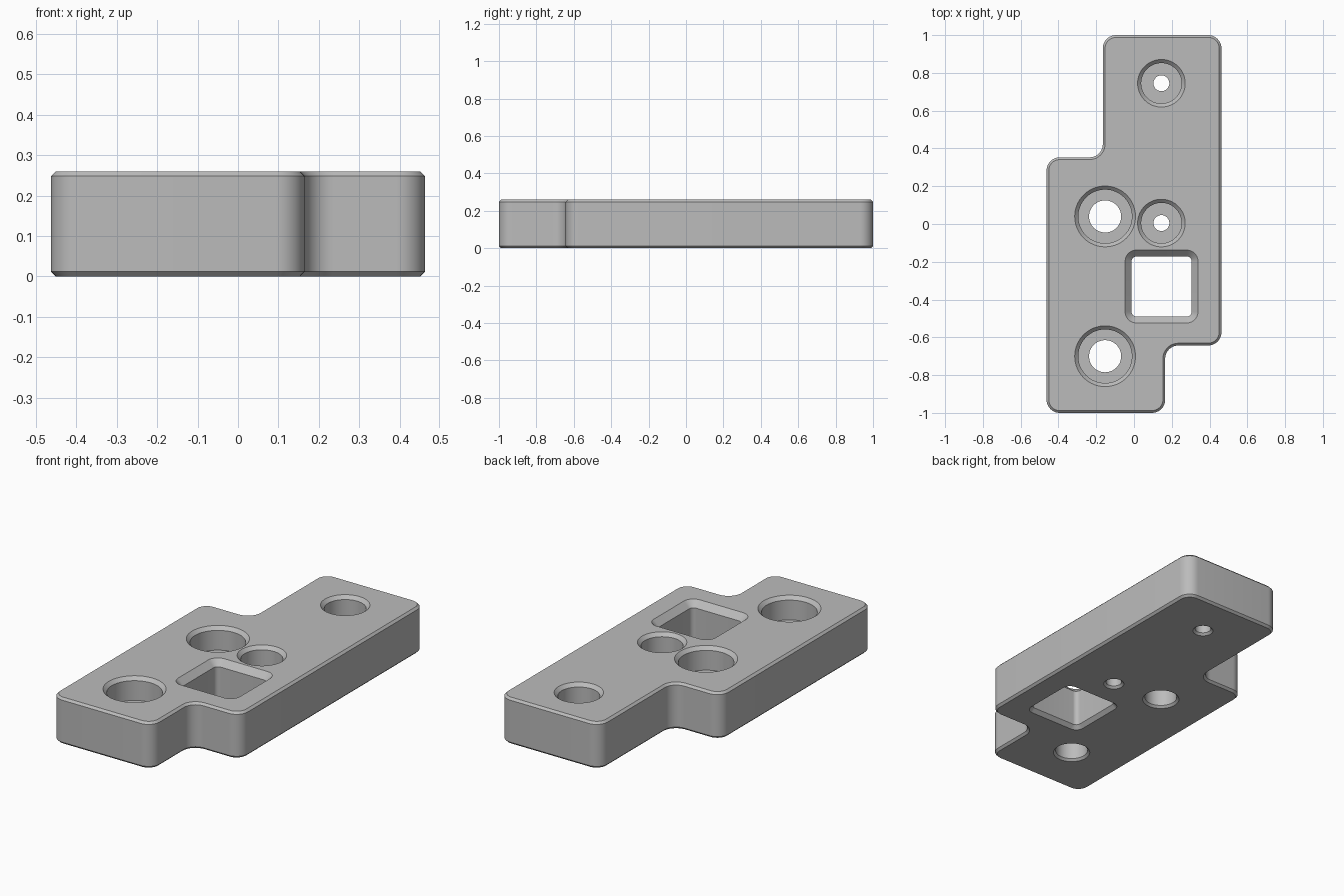
import bpy, bmesh, math
from mathutils import Vector

cube = bpy.data.objects.get("Cube")
if cube:
    bpy.data.objects.remove(cube, do_unlink=True)

H = 0.26        # plate thickness
EDGE = 0.012    # chamfer on the outer edges
FLOOR = 0.13    # height of the counterbore floors


def rounded(corners, radius, inset=0.0, steps=10):
    """Counter-clockwise right-angled outline with rounded corners, moved inwards by inset."""
    pts = [Vector(c) for c in corners]
    loop = []
    for i, p in enumerate(pts):
        d_in = (p - pts[i - 1]).normalized()
        d_out = (pts[(i + 1) % len(pts)] - p).normalized()
        turn = d_in.x * d_out.y - d_in.y * d_out.x
        centre = p + (d_out - d_in) * radius
        r = radius - inset * turn
        for k in range(steps + 1):
            a = math.pi / 2 * k / steps
            loop.append(centre + r * (d_in * math.sin(a) - d_out * math.cos(a)))
    return loop


def circle(x, y, r, n=64):
    return [Vector((x + r * math.cos(2 * math.pi * k / n),
                    y + r * math.sin(2 * math.pi * k / n))) for k in range(n)]


bm = bmesh.new()
top_edges, bottom_edges = [], []


def wall(levels):
    """Join outlines from top to bottom, keeping the end rims for the flat faces."""
    rings = [[bm.verts.new((p.x, p.y, z)) for p in loop] for loop, z in levels]
    for upper, lower in zip(rings, rings[1:]):
        for i in range(len(upper)):
            bm.faces.new((upper[i - 1], upper[i], lower[i], lower[i - 1]))
    for ring, store in ((rings[0], top_edges), (rings[-1], bottom_edges)):
        store.extend(bm.edges.get((ring[i - 1], ring[i])) for i in range(len(ring)))


# Stepped outer wall with chamfered rims
outline = [(-0.463, -1), (0.165, -1), (0.165, -0.643), (0.463, -0.643),
           (0.463, 1), (-0.165, 1), (-0.165, 0.353), (-0.463, 0.353)]
full, inner = rounded(outline, 0.07), rounded(outline, 0.07, EDGE)
wall([(inner, H), (full, H - EDGE), (full, EDGE), (inner, 0)])

# Counterbored round holes: x, y, bore radius, through radius
for x, y, bore, through in ((-0.153, 0.04, 0.142, 0.085), (-0.153, -0.70, 0.142, 0.085),
                            (0.145, 0.745, 0.107, 0.042), (0.145, 0.005, 0.107, 0.042)):
    wall([(circle(x, y, bore + 0.019), H), (circle(x, y, bore), H - 0.019),
          (circle(x, y, bore), FLOOR), (circle(x, y, through), FLOOR),
          (circle(x, y, through), EDGE), (circle(x, y, through + EDGE), 0)])

# Square window with a wide top chamfer
cx, cy, half, bevel = 0.146, -0.331, 0.193, 0.034
square = [(cx + sx * half, cy + sy * half) for sx, sy in ((-1, -1), (1, -1), (1, 1), (-1, 1))]
opening = rounded(square, 0.06, bevel)
wall([(rounded(square, 0.06), H), (opening, H - bevel),
      (opening, 0.02), (rounded(square, 0.06, bevel - 0.02), 0)])

# Flat top and bottom around the holes
for rim, direction in ((top_edges, 1), (bottom_edges, -1)):
    bmesh.ops.triangle_fill(bm, use_beauty=True, edges=rim, normal=(0, 0, direction))
bmesh.ops.recalc_face_normals(bm, faces=bm.faces)

mesh = bpy.data.meshes.new("mounting_plate")
bm.to_mesh(mesh)
bm.free()
plate = bpy.data.objects.new("mounting_plate", mesh)
bpy.context.collection.objects.link(plate)

# Plain grey finish
grey = bpy.data.materials.new("plain_grey")
grey.use_nodes = True
colour = (0.5, 0.5, 0.5, 1)
grey.diffuse_color = colour
grey.node_tree.nodes["Principled BSDF"].inputs["Base Color"].default_value = colour
mesh.materials.append(grey)

# Smooth curves with crisp chamfer edges
bpy.ops.object.select_all(action='DESELECT')
plate.select_set(True)
bpy.context.view_layer.objects.active = plate
bpy.ops.object.shade_smooth_by_angle(angle=math.radians(30))
